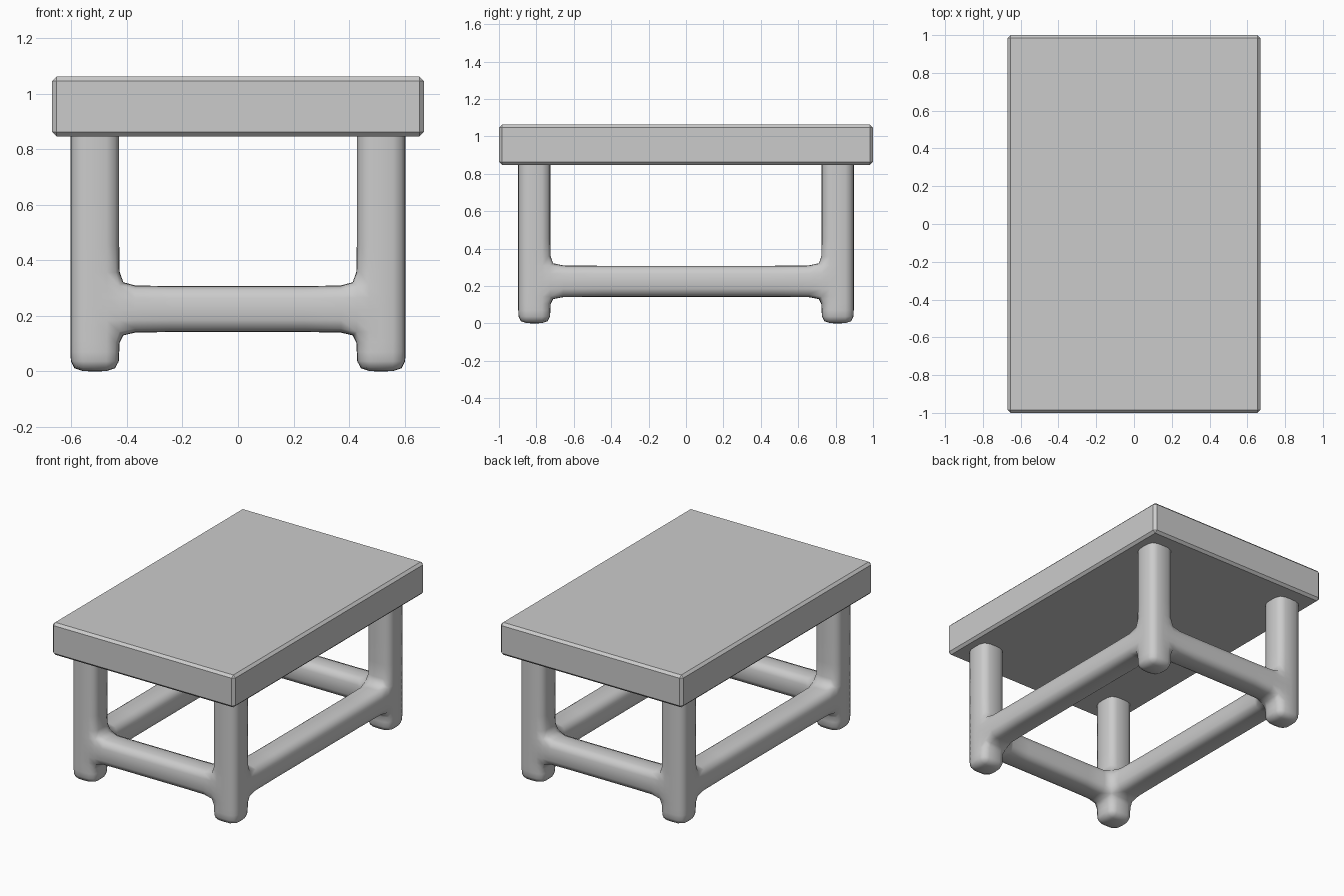
import bpy, bmesh

if "Cube" in bpy.data.objects:
    bpy.data.objects.remove(bpy.data.objects["Cube"])

# Tabletop: chamfered slab
bm = bmesh.new()
bmesh.ops.create_cube(bm, size=1)
for v in bm.verts:
    v.co.x *= 1.34
    v.co.y *= 2.0
    v.co.z = 0.955 + v.co.z * 0.215
bmesh.ops.bevel(bm, geom=bm.edges[:], offset=0.016, segments=1, affect='EDGES')
me = bpy.data.meshes.new("tabletop")
bm.to_mesh(me)
bm.free()
bpy.context.collection.objects.link(bpy.data.objects.new("tabletop", me))


def mirrored_loops(inner, outer):
    """Edge loops across the frame: both leg bands plus support loops in the gap."""
    half = (outer - inner) / 2
    pos = [inner - half, inner, inner + half, outer]
    return [-p for p in reversed(pos)] + pos


# Leg frame: one continuous cage of legs and rails, softened by subdivision
xs = mirrored_loops(0.428, 0.604)
ys = mirrored_loops(0.725, 0.897)
zs = [0, 0.07, 0.142, 0.225, 0.308, 0.39, 0.85]
LEG = (0, 1, 5, 6)      # cell columns covered by the legs
RAIL = (2, 3)           # cell layers covered by the rails


def solid(i, j, k):
    if not (0 <= i < 7 and 0 <= j < 7 and 0 <= k < 6):
        return False
    if k in RAIL:
        return i in LEG or j in LEG
    return i in LEG and j in LEG


bm = bmesh.new()
verts = {}


def vert(key):
    if key not in verts:
        verts[key] = bm.verts.new((xs[key[0]], ys[key[1]], zs[key[2]]))
    return verts[key]


for i in range(7):
    for j in range(7):
        for k in range(6):
            if not solid(i, j, k):
                continue
            for axis in range(3):
                for side in (0, 1):
                    n = [i, j, k]
                    n[axis] += 2 * side - 1
                    # leg tops stay open against the tabletop
                    if solid(*n) or n[2] == 6:
                        continue
                    ring = []
                    for a, b in ((0, 0), (1, 0), (1, 1), (0, 1)):
                        c = [i, j, k]
                        c[axis] += side
                        c[(axis + 1) % 3] += a
                        c[(axis + 2) % 3] += b
                        ring.append(vert(tuple(c)))
                    bm.faces.new(ring if side else ring[::-1])
me = bpy.data.meshes.new("leg_frame")
bm.to_mesh(me)
bm.free()
frame = bpy.data.objects.new("leg_frame", me)
bpy.context.collection.objects.link(frame)
sub = frame.modifiers.new("soften", 'SUBSURF')
sub.levels = sub.render_levels = 1
for p in me.polygons:
    p.use_smooth = True
